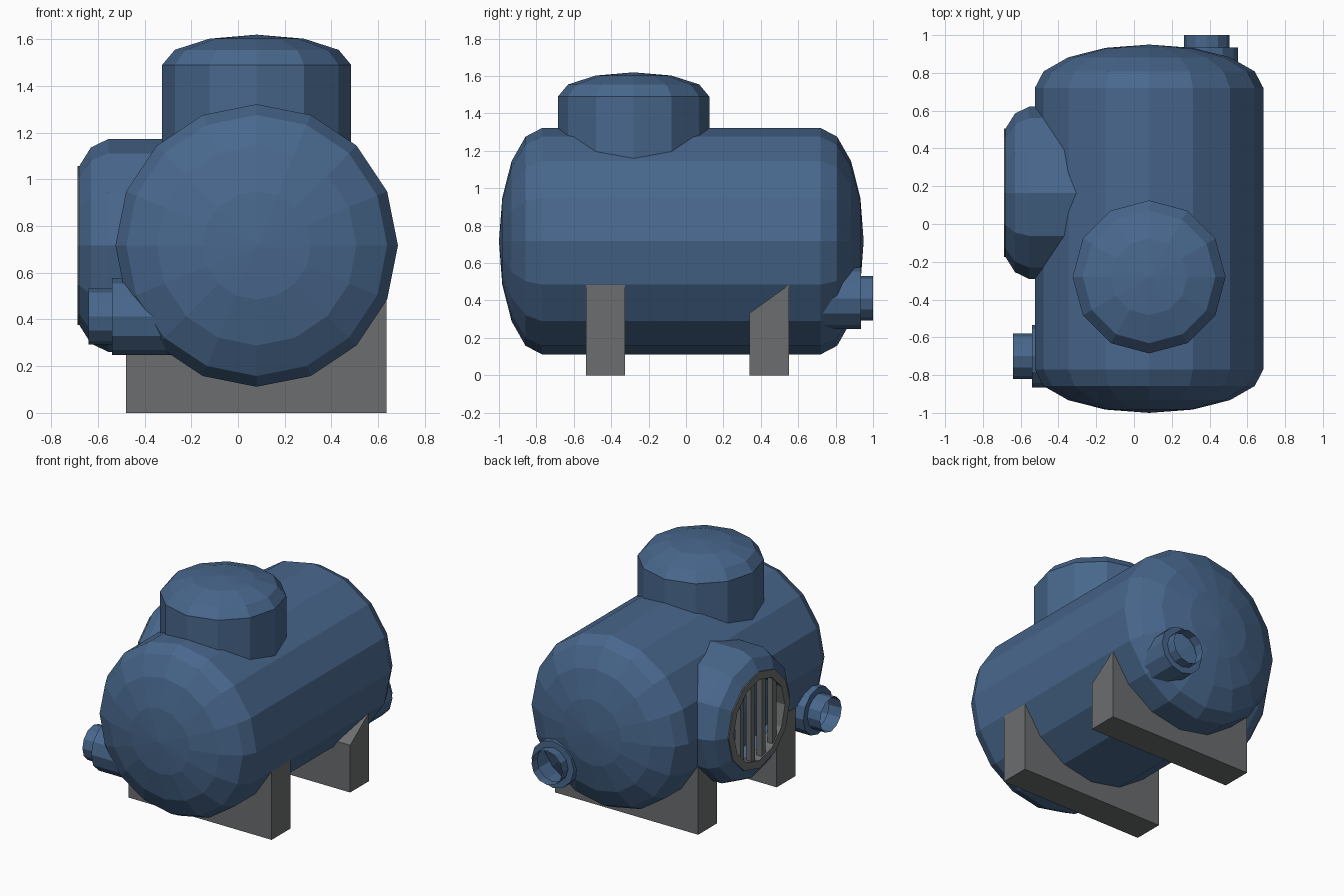
import bpy, bmesh, math
from mathutils import Vector

cube = bpy.data.objects.get("Cube")
if cube:
    bpy.data.objects.remove(cube, do_unlink=True)


def material(name, rgb):
    m = bpy.data.materials.new(name)
    m.use_nodes = True
    m.diffuse_color = (*rgb, 1)
    m.node_tree.nodes["Principled BSDF"].inputs["Base Color"].default_value = (*rgb, 1)
    return m


BLUE = material("steel blue", (0.065, 0.136, 0.265))
GREY = material("concrete grey", (0.147, 0.153, 0.156))


def finish(name, bm, mat):
    bmesh.ops.recalc_face_normals(bm, faces=bm.faces)
    mesh = bpy.data.meshes.new(name)
    bm.to_mesh(mesh)
    bm.free()
    mesh.materials.append(mat)
    obj = bpy.data.objects.new(name, mesh)
    bpy.context.collection.objects.link(obj)
    return obj


def lathe(name, profile, centre, axis, sides, mat, loop=False):
    """Spin (radius, distance) points about an axis through centre."""
    axis = Vector(axis)
    u = Vector((0, 0, 1)) if abs(axis.z) < 0.5 else Vector((0, 1, 0))
    v = axis.cross(u)
    bm = bmesh.new()
    rings = []
    for r, t in profile:
        base = Vector(centre) + axis * t
        if r < 1e-4:
            rings.append([bm.verts.new(base)] * sides)
            continue
        angles = [2 * math.pi * i / sides for i in range(sides)]
        rings.append([bm.verts.new(base + u * r * math.cos(a) + v * r * math.sin(a))
                      for a in angles])
    pairs = list(zip(rings, rings[1:]))
    if loop:
        pairs.append((rings[-1], rings[0]))
    for a, b in pairs:
        for i in range(sides):
            j = (i + 1) % sides
            quad = list(dict.fromkeys((a[i], a[j], b[j], b[i])))
            bm.faces.new(quad)
    return finish(name, bm, mat)


def dome(radius, start, depth, steps):
    """Elliptical end cap from the rim to the pole."""
    angles = [math.pi / 2 * i / steps for i in range(steps + 1)]
    return [(radius * math.cos(a), start + depth * math.sin(a)) for a in angles]


def block(name, low, high, mat, front_drop=0):
    """Box between two corners; the top of its front edge may be lowered."""
    bm = bmesh.new()
    bmesh.ops.create_cube(bm, size=1)
    for v in bm.verts:
        up, front = v.co.z > 0, v.co.y < 0
        v.co = Vector([h if c > 0 else l for c, l, h in zip(v.co, low, high)])
        if up and front:
            v.co.z -= front_drop
    return finish(name, bm, mat)


# Main tank with domed ends
TANK_X, TANK_Z, TANK_R = 0.08, 0.717, 0.605
front_cap = [(r, -t) for r, t in reversed(dome(TANK_R, 0.77, 0.23, 4))]
lathe("tank", front_cap + dome(TANK_R, 0.72, 0.23, 4),
      (TANK_X, 0, TANK_Z), (0, 1, 0), 16, BLUE)

# Domed turret on top
lathe("top_dome", [(0.405, 1.0)] + dome(0.405, 1.49, 0.13, 3),
      (TANK_X, -0.28, 0), (0, 0, 1), 12, BLUE)

# Side housing with a barred round opening
SIDE = (0, 0.165, TANK_Z)
OUT = (-1, 0, 0)
lathe("side_housing", [(0.456, 0.22), (0.456, 0.555), (0.42, 0.63), (0.34, 0.68)],
      SIDE, OUT, 12, BLUE)
lathe("grille_ring", [(0.34, 0.60), (0.34, 0.688), (0.285, 0.688), (0.285, 0.60)],
      SIDE, OUT, 12, GREY, loop=True)
for n, off in enumerate((-0.18, -0.06, 0.06, 0.18)):
    half = math.sqrt(0.30 ** 2 - off ** 2)
    y = SIDE[1] + off
    block(f"grille_bar_{n + 1}", (-0.68, y - 0.021, TANK_Z - half),
          (-0.64, y + 0.021, TANK_Z + half), GREY)


# Stepped open pipes
def pipe(name, centre, axis, root, face, tip):
    lathe(name, [(0.165, root), (0.165, face), (0.12, face), (0.12, tip)],
          centre, axis, 12, BLUE)


pipe("side_pipe", (0, -0.70, 0.412), OUT, 0.02, 0.54, 0.64)
pipe("back_pipe", (0.385, 0, 0.412), (0, 1, 0), 0.70, 0.935, 1.0)

# Supporting feet
for name, y0, y1, drop in (("front_foot", -0.535, -0.325, 0),
                           ("back_foot", 0.34, 0.55, 0.15)):
    block(name, (-0.48, y0, 0), (0.637, y1, 0.483), GREY, drop)
